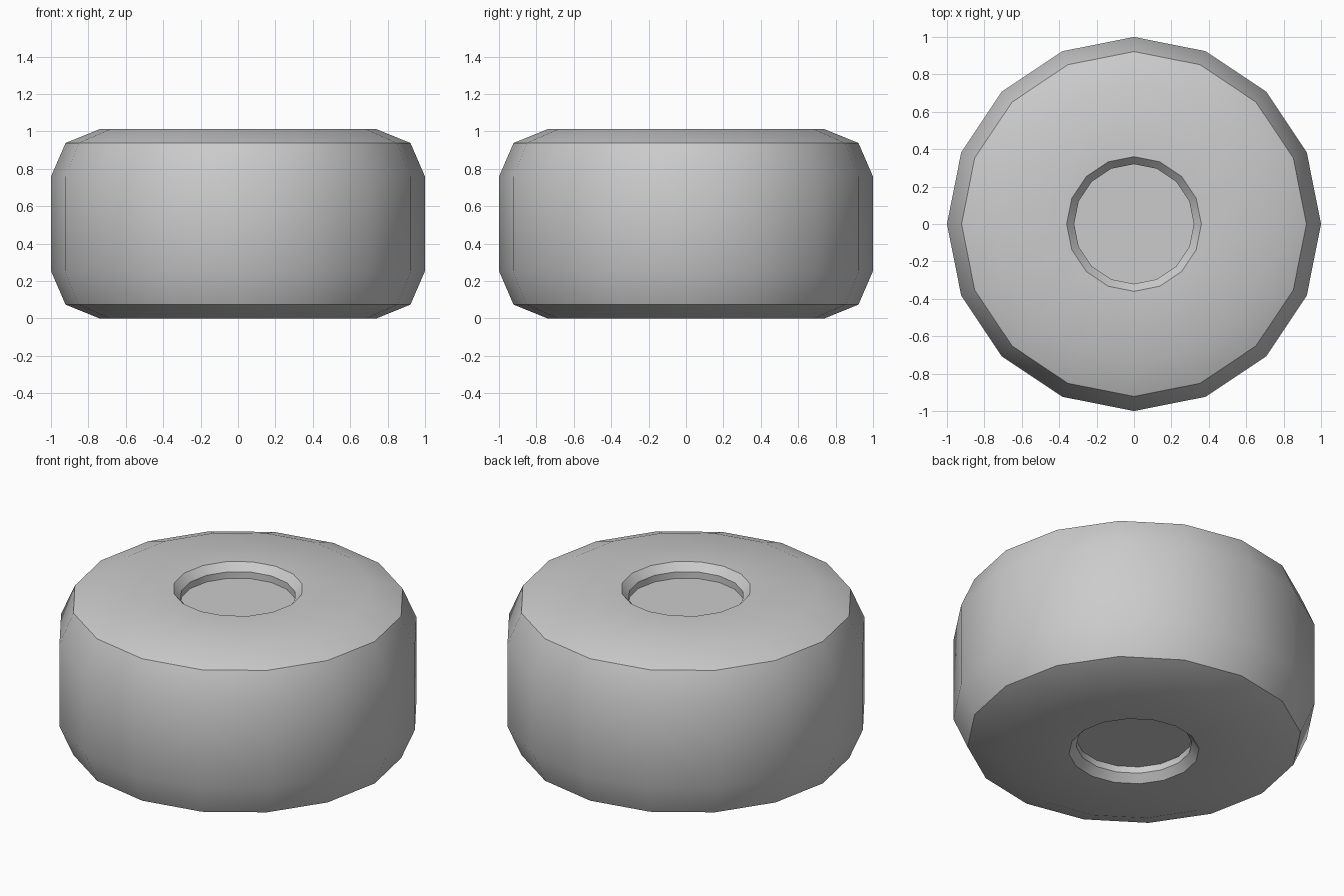
import bpy, bmesh
from math import cos, sin, tau, radians

if "Cube" in bpy.data.objects:
    bpy.data.objects.remove(bpy.data.objects["Cube"])

SIDES = 16
HEIGHT = 1.012

# Upper half profile (radius, z): hub floor, hub wall, hub bevel, flat face, tread shoulder
upper = [(0.32, 0.928), (0.32, 0.968), (0.36, HEIGHT),
         (0.74, HEIGHT), (0.922, 0.938), (1.0, 0.758)]
# Mirror the half profile to the other side of the wheel
profile = upper + [(r, HEIGHT - z) for r, z in reversed(upper)]


def lathe(name, points):
    """Revolve a profile around z and close both ends with flat caps."""
    bm = bmesh.new()
    rings = [[bm.verts.new((r * cos(tau * i / SIDES), r * sin(tau * i / SIDES), z))
              for i in range(SIDES)] for r, z in points]
    for a, b in zip(rings, rings[1:]):
        for i in range(SIDES):
            j = (i + 1) % SIDES
            bm.faces.new((a[i], b[i], b[j], a[j]))
    bm.faces.new(rings[0])
    bm.faces.new(rings[-1][::-1])
    bmesh.ops.recalc_face_normals(bm, faces=bm.faces[:])
    mesh = bpy.data.meshes.new(name)
    bm.to_mesh(mesh)
    bm.free()
    obj = bpy.data.objects.new(name, mesh)
    bpy.context.collection.objects.link(obj)
    return obj


# Wheel with recessed hub on both faces
wheel = lathe("wheel", profile)
bpy.context.view_layer.objects.active = wheel
wheel.select_set(True)
bpy.ops.object.shade_smooth_by_angle(angle=radians(30))
